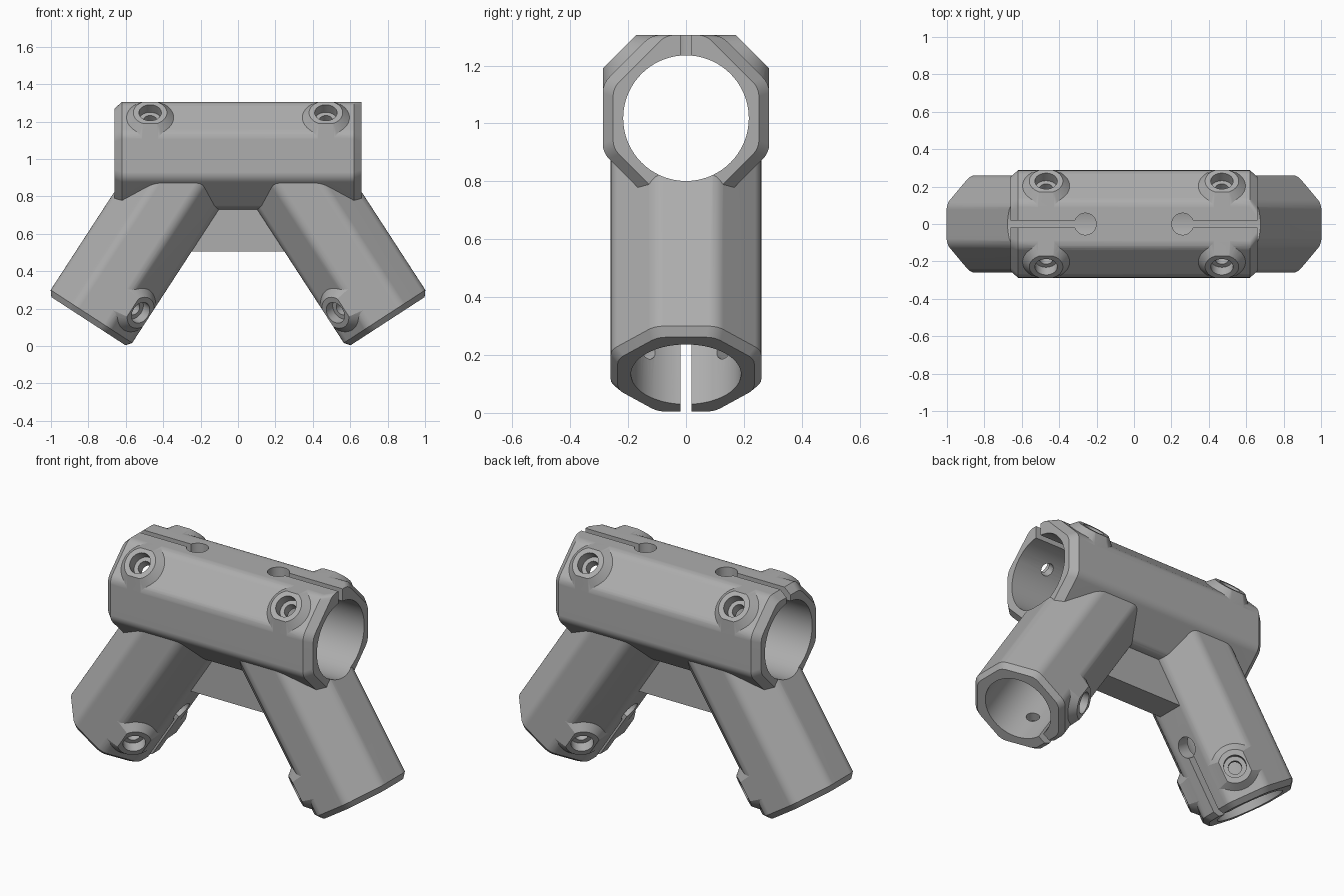
import bpy, bmesh, math
from mathutils import Matrix, Vector

cube = bpy.data.objects.get("Cube")
if cube:
    bpy.data.objects.remove(cube, do_unlink=True)

grey = bpy.data.materials.new("matte_grey")
grey.use_nodes = True
COLOUR = (0.42, 0.42, 0.42, 1)
grey.diffuse_color = COLOUR
grey.node_tree.nodes["Principled BSDF"].inputs["Base Color"].default_value = COLOUR


def add_object(name, bm):
    bmesh.ops.recalc_face_normals(bm, faces=bm.faces[:])
    mesh = bpy.data.meshes.new(name)
    bm.to_mesh(mesh)
    bm.free()
    mesh.materials.append(grey)
    obj = bpy.data.objects.new(name, mesh)
    bpy.context.scene.collection.objects.link(obj)
    return obj


def combine(body, tool, operation):
    """Apply one boolean and discard the tool."""
    mod = body.modifiers.new("boolean", 'BOOLEAN')
    mod.operation, mod.solver, mod.object = operation, 'EXACT', tool
    bpy.context.view_layer.update()
    graph = bpy.context.evaluated_depsgraph_get()
    mesh = bpy.data.meshes.new_from_object(body.evaluated_get(graph))
    body.modifiers.clear()
    body.data = mesh
    bpy.data.objects.remove(tool, do_unlink=True)


def frame(origin, along, up):
    """Socket frame: x runs inward from the mouth, z points at the slit."""
    x, z = Vector(along).normalized(), Vector(up).normalized()
    y = z.cross(x)
    return Matrix.Translation(origin) @ Matrix((x, y, z)).transposed().to_4x4()


def octagon(side, top, diagonal, tangent=0.03):
    """Octagon outline with rounded corners."""
    step = math.pi / 4
    radius = tangent / math.tan(step / 2)
    reach = (side, diagonal, top, diagonal)
    points = []
    for i in range(8):
        a, b = i * step, (i + 1) * step
        n1, n2 = Vector((math.cos(a), math.sin(a))), Vector((math.cos(b), math.sin(b)))
        h1, h2 = reach[i % 4], reach[(i + 1) % 4]
        det = n1.x * n2.y - n1.y * n2.x
        corner = Vector((h1 * n2.y - h2 * n1.y, n1.x * h2 - n2.x * h1)) / det
        mid = (n1 + n2).normalized()
        centre = corner - mid * radius / math.cos(step / 2)
        for k in range(5):
            t = a + step * k / 4
            points.append(centre + radius * Vector((math.cos(t), math.sin(t))))
    return points


def sleeve(name, matrix, rings):
    """Loft octagon rings given as (distance, side, top, diagonal)."""
    bm = bmesh.new()
    loops = [[bm.verts.new(matrix @ Vector((s, p.x, p.y))) for p in octagon(*sizes)]
             for s, *sizes in rings]
    for one, two in zip(loops, loops[1:]):
        for i in range(len(one)):
            j = (i + 1) % len(one)
            bm.faces.new((one[i], one[j], two[j], two[i]))
    bm.faces.new(loops[0])
    bm.faces.new(loops[-1])
    return add_object(name, bm)


def cone(name, matrix, start, end, r1, r2=None, segments=40):
    bm = bmesh.new()
    start, end = Vector(start), Vector(end)
    turn = (end - start).to_track_quat('Z', 'Y').to_matrix().to_4x4()
    place = matrix @ Matrix.Translation((start + end) / 2) @ turn
    bmesh.ops.create_cone(bm, cap_ends=True, segments=segments, radius1=r1,
                          radius2=r1 if r2 is None else r2,
                          depth=(end - start).length, matrix=place)
    return add_object(name, bm)


def box(name, matrix, low, high):
    bm = bmesh.new()
    low, high = Vector(low), Vector(high)
    size = Matrix.Diagonal(high - low).to_4x4()
    bmesh.ops.create_cube(bm, size=1, matrix=matrix @ Matrix.Translation((low + high) / 2) @ size)
    return add_object(name, bm)


TUBE_HALF, LEG_HALF = 0.2875, 0.26
TUBE_BORE, LEG_BORE = 0.217, 0.19
AXIS_Z, TUBE_END = 1.018, 0.66
SCREW, KEYHOLE = 0.19, 0.40

right_mouth = frame((-TUBE_END, 0, AXIS_Z), (1, 0, 0), (0, 0, 1))
left_mouth = frame((TUBE_END, 0, AXIS_Z), (-1, 0, 0), (0, 0, 1))
legs = [frame((side * 0.80, 0, 0.133), (-side * 0.545, 0, 0.839), (-side * 0.839, 0, -0.545))
        for side in (-1, 1)]
sockets = [(m, TUBE_HALF) for m in (right_mouth, left_mouth)] + [(m, LEG_HALF) for m in legs]

# Upper cross tube with chamfered mouths
bracket = sleeve("bracket", right_mouth, [
    (0, 0.252, 0.252, 0.252),
    (0.04, TUBE_HALF, TUBE_HALF, TUBE_HALF),
    (1.28, TUBE_HALF, TUBE_HALF, TUBE_HALF),
    (1.32, 0.252, TUBE_HALF, 0.252)])

# Two splayed legs
for m in legs:
    leg = sleeve("leg", m, [(0, 0.236, 0.236, 0.236),
                            (0.03, LEG_HALF, LEG_HALF, LEG_HALF),
                            (1.0, LEG_HALF, LEG_HALF, LEG_HALF)])
    combine(bracket, leg, 'UNION')

# Web between the legs
combine(bracket, box("web", Matrix(), (-0.32, -0.08, 0.505), (0.32, 0.08, 0.79)), 'UNION')

# Screw bosses on the diagonal faces either side of each slit
screws = []
for m, half in sockets:
    for side in (-1, 1):
        out = Vector((0, side, 1)).normalized()
        base = Vector((SCREW, 0, 0))
        screws.append((m, base, out, half))
        boss = cone("boss", m, base + out * (half - 0.04), base + out * (half + 0.037), 0.165, 0.09)
        combine(boss, box("clip", m, (-0.1, -half, -half), (0.5, half, half)), 'INTERSECT')
        combine(bracket, boss, 'UNION')

# Bores
combine(bracket, cone("bore", right_mouth, (-0.1, 0, 0), (1.42, 0, 0), TUBE_BORE, segments=72),
        'DIFFERENCE')
for m in legs:
    combine(bracket, cone("bore", m, (-0.1, 0, 0), (0.55, 0, 0), LEG_BORE, segments=72),
            'DIFFERENCE')

# Screw seats and screw holes
for m, base, out, half in screws:
    combine(bracket, cone("seat", m, base + out * (half - 0.02), base + out * (half + 0.1), 0.06),
            'DIFFERENCE')
    combine(bracket, cone("hole", m, base + out * 0.1, base + out * (half + 0.05), 0.036,
                          segments=24), 'DIFFERENCE')

# Clamping slits ending in round keyholes
for m, half in sockets:
    combine(bracket, box("slit", m, (-0.05, -0.0185, 0.1), (KEYHOLE, 0.0185, half + 0.05)),
            'DIFFERENCE')
    combine(bracket, cone("keyhole", m, (KEYHOLE, 0, 0.1), (KEYHOLE, 0, half + 0.05), 0.058),
            'DIFFERENCE')

# Smooth rounded edges, crisp machined ones
bpy.ops.object.select_all(action='DESELECT')
bracket.select_set(True)
bpy.context.view_layer.objects.active = bracket
bpy.ops.object.shade_smooth_by_angle(angle=math.radians(22))
normals = bracket.modifiers.new("weighted_normals", 'WEIGHTED_NORMAL')
normals.keep_sharp = True
